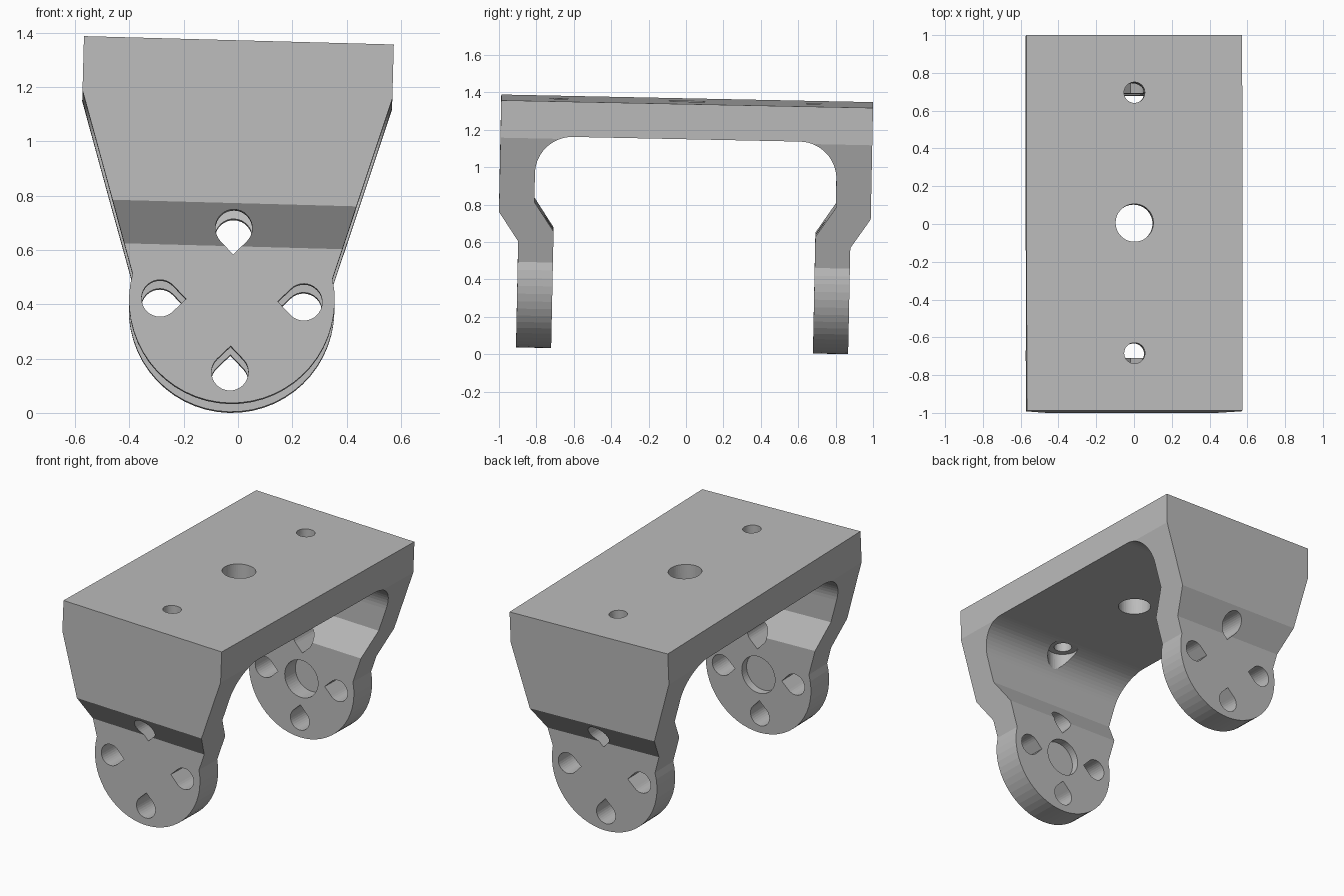
import bpy, bmesh, math
from mathutils import Matrix, Vector

cube = bpy.data.objects.get("Cube")
if cube:
    bpy.data.objects.remove(cube, do_unlink=True)

grey = bpy.data.materials.new("plain grey")
grey.use_nodes = True
grey.diffuse_color = (0.5, 0.5, 0.5, 1)
grey.node_tree.nodes["Principled BSDF"].inputs["Base Color"].default_value = (0.5, 0.5, 0.5, 1)


def arc(cx, cy, r, start, end, steps):
    angles = [math.radians(start + (end - start) * i / steps) for i in range(steps + 1)]
    return [(cx + r * math.cos(a), cy + r * math.sin(a)) for a in angles]


def prism(name, points, axis, low, high):
    """Extrude a closed 2D outline along one axis."""
    place = {"x": lambda p, d: (d, p[0], p[1]),
             "y": lambda p, d: (p[0], d, p[1]),
             "z": lambda p, d: (p[0], p[1], d)}[axis]
    bm = bmesh.new()
    face = bm.faces.new([bm.verts.new(place(p, low)) for p in points])
    top = bmesh.ops.extrude_face_region(bm, geom=[face])["geom"]
    step = Vector(place((0, 0), high - low))
    bmesh.ops.translate(bm, vec=step, verts=[v for v in top if isinstance(v, bmesh.types.BMVert)])
    bmesh.ops.recalc_face_normals(bm, faces=bm.faces)
    mesh = bpy.data.meshes.new(name)
    bm.to_mesh(mesh)
    bm.free()
    mesh.materials.append(grey)
    ob = bpy.data.objects.new(name, mesh)
    bpy.context.collection.objects.link(ob)
    return ob


def carve(target, cutter, operation="DIFFERENCE"):
    cutter.hide_render = True
    mod = target.modifiers.new("cut", "BOOLEAN")
    mod.object, mod.operation, mod.solver = cutter, operation, "EXACT"
    bpy.context.view_layer.objects.active = target
    bpy.ops.object.modifier_apply(modifier=mod.name)
    bpy.data.objects.remove(cutter, do_unlink=True)


def drill(axis, cx, cy, r, low, high):
    carve(bracket, prism("drill", arc(cx, cy, r, 0, 352.5, 47), axis, low, high))


THICK, HALF_LENGTH, HALF_WIDTH = 0.188, 0.994, 0.571
LEG_OUT, BOTTOM = 0.888, -1.335
LEG_R = 0.379
PIVOT = BOTTOM + LEG_R

# Side profile: top plate, filleted walls, jogged legs (top surface at zero height)
fillet = 0.2
wall_in = HALF_LENGTH - THICK
half = [(HALF_LENGTH, 0), (HALF_LENGTH, -0.6), (LEG_OUT, -0.757), (LEG_OUT, -1.4),
        (LEG_OUT - THICK, -1.4), (LEG_OUT - THICK, -0.7), (wall_in, -0.543)]
half += arc(wall_in - fillet, -THICK - fillet, fillet, 0, 90, 14)
bracket = prism("bracket", half + [(-y, z) for y, z in reversed(half)], "x", -0.7, 0.7)

# Front outline: straight shoulders tapering to a round foot
tilt = math.degrees(math.atan(0.24))
foot = arc(0, PIVOT, LEG_R, tilt, -180 - tilt, 32)
outline = [(-HALF_WIDTH, 0.1), (HALF_WIDTH, 0.1), (HALF_WIDTH, -0.2)] + foot + [(-HALF_WIDTH, -0.2)]
carve(bracket, prism("outline", outline, "y", -1.2, 1.2), "INTERSECT")

# Four teardrop holes through both legs, points facing the pivot
ring, hole_r = 0.265, 0.068
for turn in range(4):
    direction = turn * 90
    a = math.radians(direction)
    cx, cz = ring * math.cos(a), PIVOT + ring * math.sin(a)
    drop = arc(cx, cz, hole_r, direction - 135, direction + 135, 24)
    tip = ring - hole_r * math.sqrt(2)
    drop.append((tip * math.cos(a), PIVOT + tip * math.sin(a)))
    carve(bracket, prism("teardrop", drop, "y", -1.2, 1.2))

# Round recesses on the inner leg faces
leg_in = LEG_OUT - THICK
drill("y", 0, PIVOT, 0.12, leg_in - 0.1, leg_in + 0.11)
drill("y", 0, PIVOT, 0.12, -leg_in - 0.05, -leg_in + 0.1)

# Top plate holes, with counterbores under the outer two
drill("z", 0, 0, 0.1, -0.4, 0.1)
for side in (-1, 1):
    drill("z", 0, side * 0.69, 0.055, -0.4, 0.1)
    drill("z", 0, side * 0.69, 0.095, -0.45, -THICK - 0.001)

# Slight lean of the whole part, then stand it on the ground, centred
bracket.data.transform(Matrix.Rotation(0.027, 4, "Y") @ Matrix.Rotation(-0.0205, 4, "X"))
cos = [v.co for v in bracket.data.vertices]
lo = Vector([min(c[i] for c in cos) for i in range(3)])
hi = Vector([max(c[i] for c in cos) for i in range(3)])
bracket.data.transform(Matrix.Translation((-(lo.x + hi.x) / 2, -(lo.y + hi.y) / 2, -lo.z)))
bracket.select_set(True)
bpy.ops.object.shade_flat()
